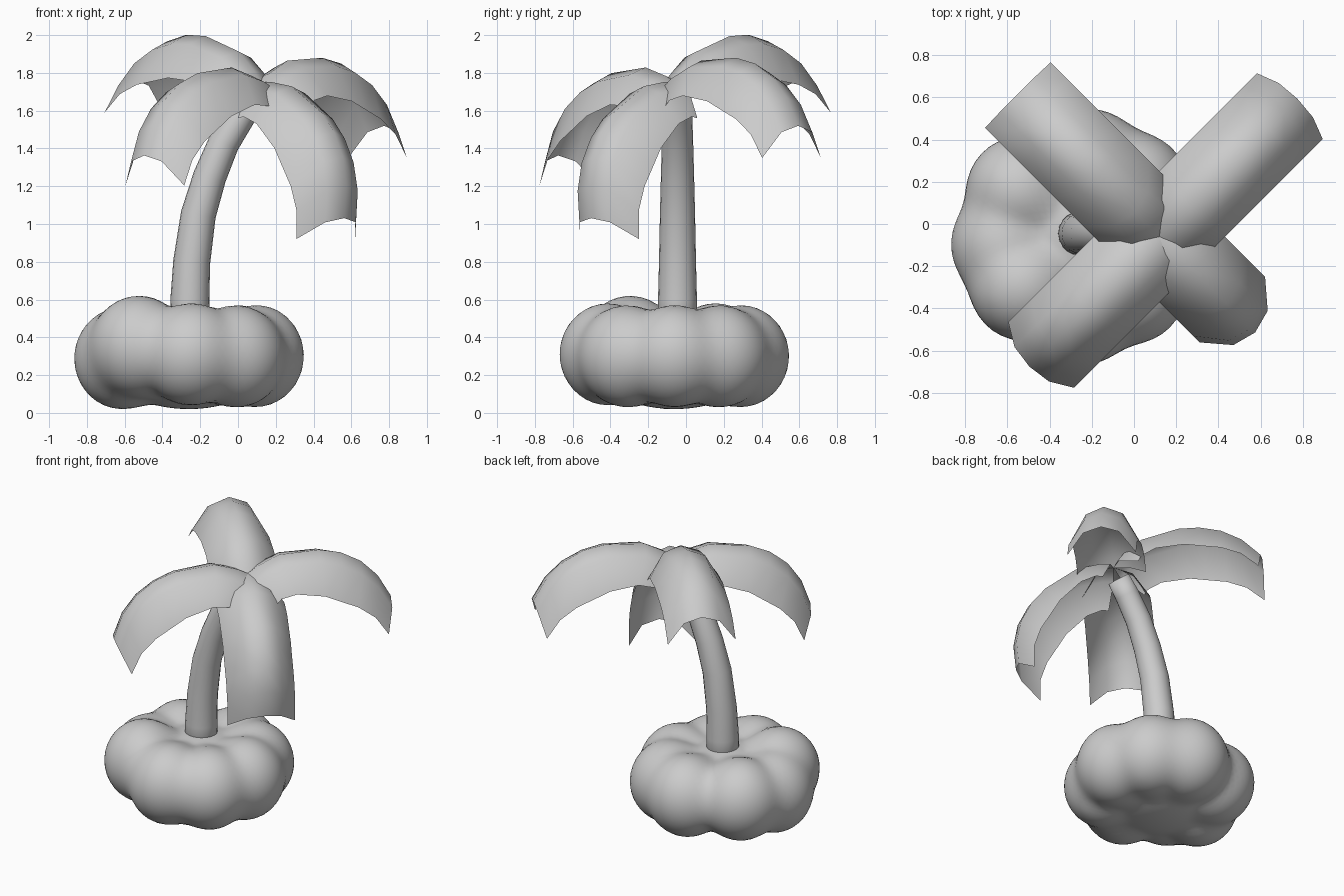
import bpy, bmesh, math
from mathutils import Vector, Matrix

cube = bpy.data.objects.get("Cube")
if cube:
    bpy.data.objects.remove(cube)

grey = bpy.data.materials.new("plain_grey")
grey.use_nodes = True
GREY = (0.6, 0.6, 0.6, 1)
grey.diffuse_color = GREY
grey.node_tree.nodes["Principled BSDF"].inputs["Base Color"].default_value = GREY


def finish(name, bm):
    for f in bm.faces:
        f.smooth = True
    me = bpy.data.meshes.new(name)
    bm.to_mesh(me)
    bm.free()
    me.materials.append(grey)
    ob = bpy.data.objects.new(name, me)
    bpy.context.collection.objects.link(ob)
    return ob


def skin(bm, rows, closed=False):
    """Bridge rows of points with quads."""
    grid = [[bm.verts.new(p) for p in row] for row in rows]
    for a, b in zip(grid, grid[1:]):
        n = len(a)
        for i in range(n if closed else n - 1):
            j = (i + 1) % n
            bm.faces.new((a[i], a[j], b[j], b[i]))
    return grid


# Lumpy mound: a sphere pushed out to a soft union of a core and a ring of lobes
centre = Vector((-0.26, -0.06, 0.31))
lobes = [(Vector((0, 0, -0.03)), Vector((0.45, 0.45, 0.26)))]
for deg, reach, lift in ((186, 0.35, -0.02), (142, 0.35, 0), (82, 0.35, -0.01), (42, 0.35, -0.01),
                         (0, 0.35, -0.01), (-45, 0.35, -0.01), (-88, 0.35, 0), (-138, 0.35, 0.04)):
    a = math.radians(deg)
    lobes.append((Vector((reach * math.cos(a), reach * math.sin(a), lift)),
                  Vector((0.265, 0.265, 0.275))))


def exit_distance(d, c, r):
    d2 = Vector((d.x / r.x, d.y / r.y, d.z / r.z))
    c2 = Vector((c.x / r.x, c.y / r.y, c.z / r.z))
    a, b = d2.dot(d2), d2.dot(c2)
    disc = b * b - a * (c2.dot(c2) - 1)
    return (b + math.sqrt(disc)) / a if disc > 0 else 0


bm = bmesh.new()
bmesh.ops.create_icosphere(bm, subdivisions=5, radius=1)
for v in bm.verts:
    d = v.co.normalized()
    reach = sum(max(0, exit_distance(d, c, r)) ** 24 for c, r in lobes) ** (1 / 24)
    v.co = centre + d * reach
for i in range(3):
    bmesh.ops.smooth_vert(bm, verts=bm.verts, factor=0.5,
                          use_axis_x=True, use_axis_y=True, use_axis_z=True)
finish("mound", bm)

# Curved tapering trunk
path = [(-0.255, 0.35), (-0.255, 0.6), (-0.245, 0.8), (-0.21, 1.05),
        (-0.15, 1.25), (-0.075, 1.43), (0.02, 1.58), (0.09, 1.67)]
rows = []
for i, (x, z) in enumerate(path):
    x0, z0 = path[max(i - 1, 0)]
    x1, z1 = path[min(i + 1, len(path) - 1)]
    t = Vector((x1 - x0, 0, z1 - z0)).normalized()
    side = Vector((t.z, 0, -t.x))
    r = 0.108 - 0.005 * i
    ring = [math.tau * k / 20 for k in range(20)]
    rows.append([Vector((x, -0.045, z)) + r * (math.cos(a) * side + math.sin(a) * Vector((0, 1, 0)))
                 for a in ring])
bm = bmesh.new()
grid = skin(bm, rows, closed=True)
bm.faces.new(grid[-1])
bm.faces.new(grid[0][::-1])
bmesh.ops.recalc_face_normals(bm, faces=bm.faces)
finish("trunk", bm)

# Arched fronds: rim curve and the matching ridge curve, both as (outward, up)
rim = [(0.15, -0.127), (0.18, -0.096), (0.28, -0.071), (0.463, -0.1),
       (0.565, -0.145), (0.68, -0.195), (0.79, -0.276), (0.875, -0.4)]
ridge = [(0.0, 0.0), (0.06, 0.045), (0.2, 0.115), (0.46, 0.13),
         (0.6, 0.1), (0.73, 0.03), (0.84, -0.08), (0.925, -0.23)]
section = [(-0.22, 0), (-0.115, 0.8), (0, 1), (0.115, 0.8), (0.22, 0)]
crown = Vector((0.12, -0.06, 1.75))
for name, turn, pitch in (("back_left_frond", 45, 0), ("back_right_frond", 135, 15),
                          ("front_right_frond", 225, -10), ("front_left_frond", 315, -35)):
    place = (Matrix.Translation(crown) @ Matrix.Rotation(math.radians(turn), 4, 'Z')
             @ Matrix.Rotation(math.radians(-pitch), 4, 'Y'))
    rows = []
    for (u0, w0), (u1, w1) in zip(rim, ridge):
        rows.append([place @ Vector((u0 + (u1 - u0) * h, s, w0 + (w1 - w0) * h)) for s, h in section])
    bm = bmesh.new()
    skin(bm, rows)
    bmesh.ops.recalc_face_normals(bm, faces=bm.faces)
    if sum(f.normal.z for f in bm.faces) < 0:
        bmesh.ops.reverse_faces(bm, faces=bm.faces)
    finish(name, bm)
